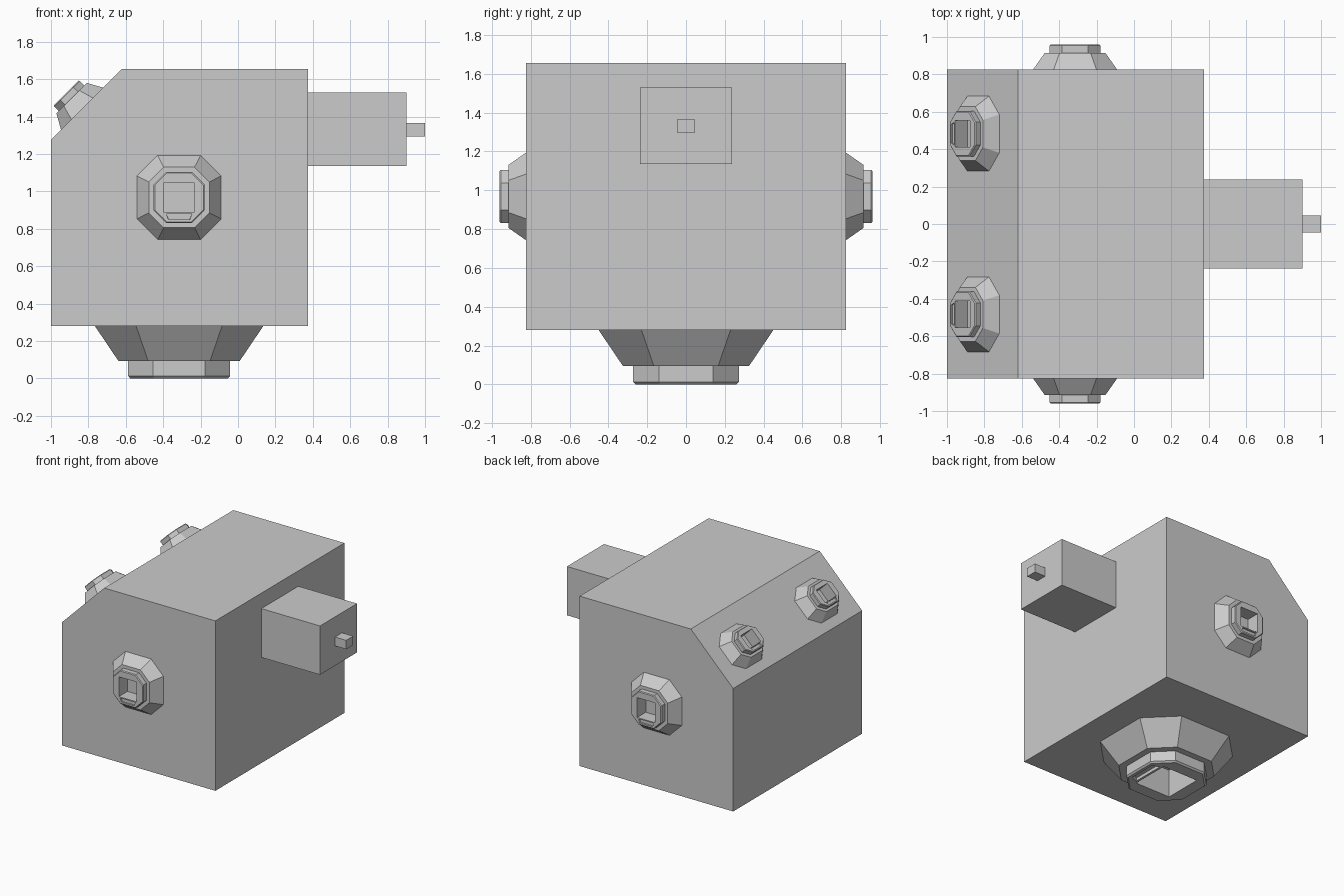
import bpy, bmesh
from mathutils import Matrix, Vector

cube = bpy.data.objects.get("Cube")
if cube:
    bpy.data.objects.remove(cube, do_unlink=True)

grey = bpy.data.materials.new("plain_grey")
grey.use_nodes = True
colour = (0.6, 0.6, 0.6, 1)
grey.diffuse_color = colour
grey.node_tree.nodes["Principled BSDF"].inputs["Base Color"].default_value = colour


def finish(name, bm):
    bmesh.ops.recalc_face_normals(bm, faces=bm.faces[:])
    mesh = bpy.data.meshes.new(name)
    bm.to_mesh(mesh)
    bm.free()
    mesh.materials.append(grey)
    obj = bpy.data.objects.new(name, mesh)
    bpy.context.scene.collection.objects.link(obj)
    return obj


def box(name, low, high):
    low, high = Vector(low), Vector(high)
    bm = bmesh.new()
    bmesh.ops.create_cube(bm, size=1)
    bmesh.ops.scale(bm, vec=high - low, verts=bm.verts)
    bmesh.ops.translate(bm, vec=(low + high) / 2, verts=bm.verts)
    return finish(name, bm)


def octagon(bm, r, h):
    c = r * 0.51
    points = [(-c, -r), (c, -r), (r, -c), (r, c), (c, r), (-c, r), (-r, c), (-r, -c)]
    return [bm.verts.new((x, y, h)) for x, y in points]


def square(bm, r, h):
    return [bm.verts.new((x, y, h)) for x, y in ((-r, -r), (r, -r), (r, r), (-r, r))]


def bridge(bm, a, b):
    n = len(a)
    for i in range(n):
        j = (i + 1) % n
        bm.faces.new((a[i], a[j], b[j], b[i]))


def port(name, centre, side, up, out, scale):
    """Flared eight-sided port with a square socket and a slot on its lower edge."""
    bm = bmesh.new()
    # flare, ledge, collar and bevelled rim
    profile = [(0.225, 0), (0.162, 0.09), (0.136, 0.09), (0.136, 0.129), (0.13, 0.135)]
    rings = [octagon(bm, r, h) for r, h in profile]
    bm.faces.new(rings[0][::-1])
    for a, b in zip(rings, rings[1:]):
        bridge(bm, a, b)
    # flat front around the socket
    rim, mouth, floor = rings[-1], square(bm, 0.08, 0.135), square(bm, 0.08, 0.025)
    fronts = []
    for i in range(4):
        j = (i + 1) % 4
        fronts.append(bm.faces.new((rim[2 * i], rim[2 * i + 1], mouth[j], mouth[i])))
        bm.faces.new((rim[2 * i + 1], rim[(2 * i + 2) % 8], mouth[j]))
    bridge(bm, mouth, floor)
    bm.faces.new(floor)
    # slot
    bm.normal_update()
    bmesh.ops.inset_individual(bm, faces=[fronts[0]], thickness=0.015)
    bmesh.ops.inset_individual(bm, faces=[fronts[0]], thickness=0.001, depth=-0.012)
    # place along the given axes
    axes = [Vector(v).normalized() * s for v, s in zip((side, up, out), scale)]
    frame = Matrix(axes).transposed().to_4x4()
    bm.transform(Matrix.Translation(centre) @ frame)
    return finish(name, bm)


# body: block with one sloping upper edge
bm = bmesh.new()
outline = [(-1, 0.28), (0.375, 0.28), (0.375, 1.655), (-0.62, 1.655), (-1, 1.275)]
ends = [[bm.verts.new((x, y, z)) for x, z in outline] for y in (-0.825, 0.825)]
for end in ends:
    bm.faces.new(end)
bridge(bm, *ends)
finish("body", bm)

# side arm and its peg
box("side_arm", (0.375, -0.237, 1.135), (0.9, 0.237, 1.53))
box("arm_peg", (0.9, -0.045, 1.295), (1, 0.045, 1.367))

# ports on the front, back, slope and underside
for name, s in (("front", -1), ("back", 1)):
    port(name + "_port", (-0.315, s * 0.825, 0.968), (1, 0, 0), (0, 0, 1), (0, s, 0), (1, 1, 1))
    port(name + "_slope_port", (-0.833, s * 0.483, 1.442), (0, 1, 0), (1, 0, 1), (-1, 0, 1),
         (0.89, 0.71, 0.89))
port("bottom_port", (-0.315, 0, 0.28), (0, 1, 0), (-1, 0, 0), (0, 0, -1), (2, 2, 2.074))
